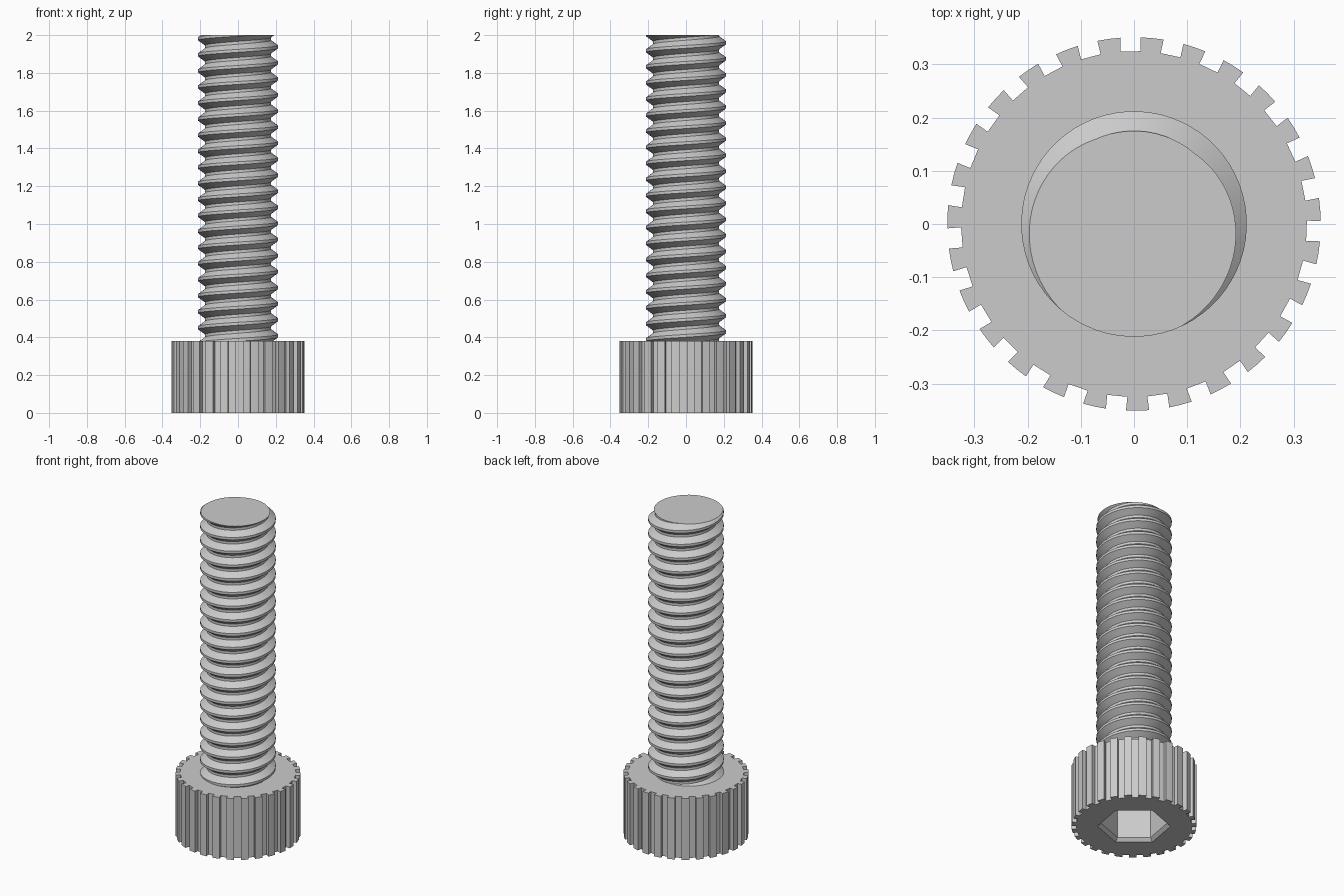
import bpy
import bmesh
from math import pi, radians, sin, cos, asin
from mathutils import Vector

cube = bpy.data.objects.get("Cube")
if cube:
    bpy.data.objects.remove(cube)

steel = bpy.data.materials.new("grey_steel")
steel.use_nodes = True
GREY = (0.6, 0.6, 0.6, 1)
steel.diffuse_color = GREY
steel.node_tree.nodes["Principled BSDF"].inputs["Base Color"].default_value = GREY


def add_object(name, bm, smooth_angle):
    bmesh.ops.recalc_face_normals(bm, faces=bm.faces)
    mesh = bpy.data.meshes.new(name)
    bm.to_mesh(mesh)
    bm.free()
    mesh.materials.append(steel)
    obj = bpy.data.objects.new(name, mesh)
    bpy.context.collection.objects.link(obj)
    bpy.ops.object.select_all(action="DESELECT")
    obj.select_set(True)
    bpy.context.view_layer.objects.active = obj
    bpy.ops.object.shade_smooth_by_angle(angle=radians(smooth_angle))
    return obj


def polar(r, a, z):
    return Vector((r * cos(a), r * sin(a), z))


def bridge(bm, lower, upper):
    n = len(lower)
    for i in range(n):
        j = (i + 1) % n
        bm.faces.new((lower[i], lower[j], upper[j], upper[i]))


def ring(bm, points):
    return [bm.verts.new(p) for p in points]


# Knurled head: teeth parted by parallel-sided grooves
HEAD_R, GROOVE_R, HEAD_H, TEETH = 0.351, 0.325, 0.38, 27
PITCH_A = 2 * pi / TEETH
GROOVE_HALF = 0.019
outer_half = PITCH_A / 2 - asin(GROOVE_HALF / HEAD_R)
inner_half = PITCH_A / 2 - asin(GROOVE_HALF / GROOVE_R)


def head_outline(z):
    points = []
    for t in range(TEETH):
        mid = PITCH_A * (t + 1 / 3)
        points.append(polar(GROOVE_R, mid - inner_half, z))
        points += [polar(HEAD_R, mid + k * outer_half, z) for k in (-1, 0, 1)]
        points.append(polar(GROOVE_R, mid + inner_half, z))
    return points


bm = bmesh.new()
bottom = ring(bm, head_outline(0))
top = ring(bm, head_outline(HEAD_H))
bridge(bm, bottom, top)
bm.faces.new(top)


# Hexagonal socket with a chamfered mouth
def hexagon(r, z):
    return ring(bm, [polar(r, radians(20 + 60 * k), z) for k in range(6)])


mouth, throat, floor = hexagon(0.205, 0), hexagon(0.185, 0.02), hexagon(0.185, 0.2)
bridge(bm, mouth, throat)
bridge(bm, throat, floor)
bm.faces.new(floor)
rim = [e for e in bm.edges if e.is_boundary]
bmesh.ops.triangle_fill(bm, edges=rim, use_beauty=True)
add_object("socket_head", bm, 20)

# Threaded shaft: one continuous right-hand helical strip, trimmed flat at both ends
LENGTH, PITCH, CREST_R, ROOT_R, SEG = 2.0, 0.085, 0.212, 0.175, 64
PROFILE = ((-0.41, ROOT_R), (-0.09, CREST_R), (0.09, CREST_R), (0.41, ROOT_R))
CREST_ANGLE = radians(-98)
TURNS = int((LENGTH - HEAD_H) / PITCH) + 6
bm = bmesh.new()
helix = []
for i in range(SEG * TURNS):
    turn = i / SEG - TURNS + 3
    helix.append(ring(bm, [polar(r, CREST_ANGLE + 2 * pi * turn,
                                 LENGTH + PITCH * (turn + u)) for u, r in PROFILE]))
for i in range(len(helix) - 1):
    a, b = helix[i], helix[i + 1]
    for k in range(3):
        bm.faces.new((a[k], b[k], b[k + 1], a[k + 1]))
    if i + SEG + 1 < len(helix):
        c, d = helix[i + SEG], helix[i + SEG + 1]
        bm.faces.new((a[3], b[3], d[0], c[0]))
for z, side in ((LENGTH, 1), (HEAD_H - 0.02, -1)):
    geom = bm.verts[:] + bm.edges[:] + bm.faces[:]
    cut = bmesh.ops.bisect_plane(bm, geom=geom, dist=1e-6, plane_co=(0, 0, z),
                                 plane_no=(0, 0, side), clear_outer=True)
    edges = [e for e in cut["geom_cut"] if isinstance(e, bmesh.types.BMEdge)]
    bmesh.ops.edgeloop_fill(bm, edges=edges)
add_object("threaded_shaft", bm, 25)
